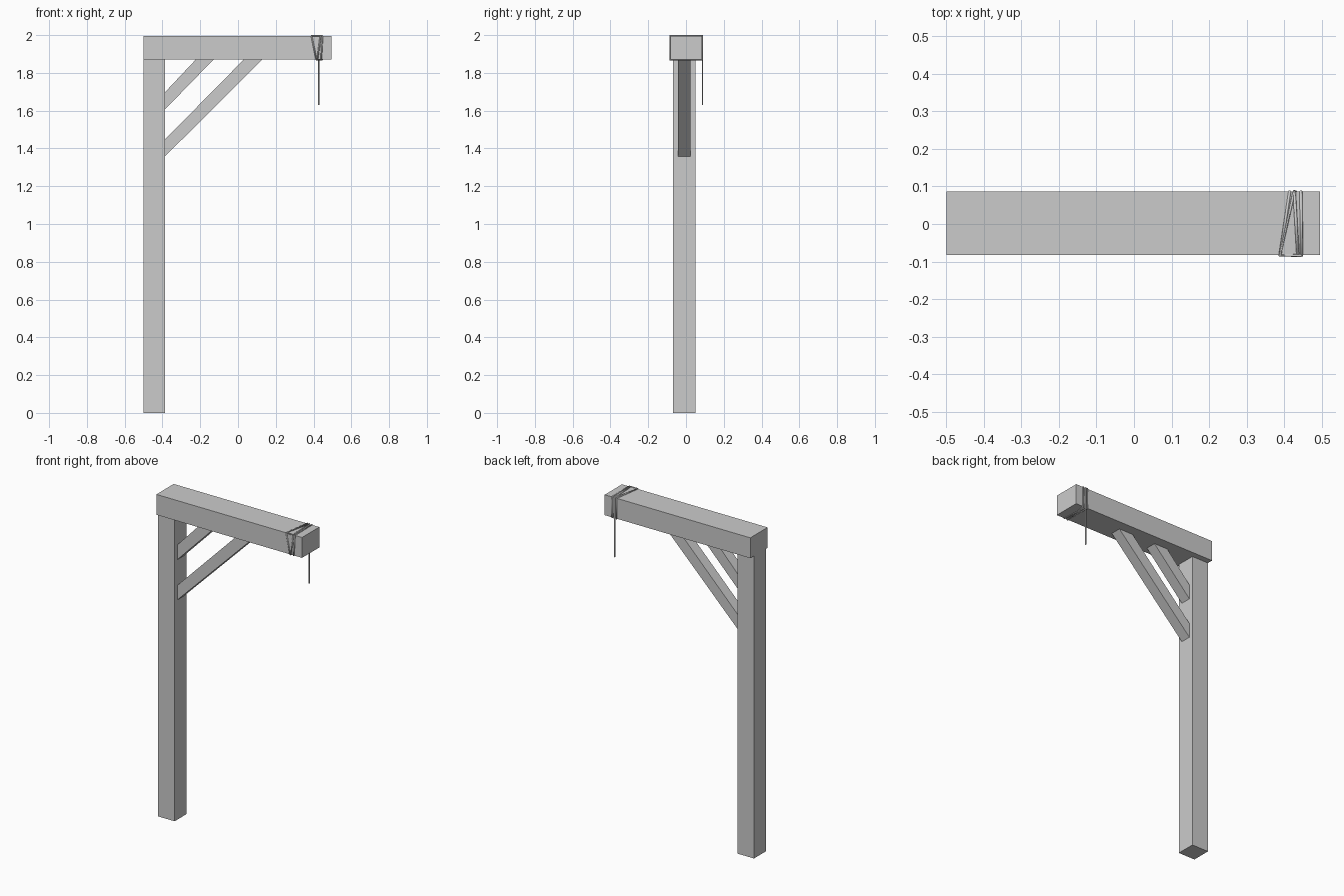
import bpy
import bmesh

cube = bpy.data.objects.get("Cube")
if cube:
    bpy.data.objects.remove(cube, do_unlink=True)

grey = bpy.data.materials.new("plain_grey")
grey.use_nodes = True
colour = (0.6, 0.6, 0.6, 1)
grey.diffuse_color = colour
grey.node_tree.nodes["Principled BSDF"].inputs["Base Color"].default_value = colour


def prism(name, outline, y0, y1):
    """Extrude an (x, z) outline along y."""
    bm = bmesh.new()
    face = bm.faces.new([bm.verts.new((x, y0, z)) for x, z in outline])
    ext = bmesh.ops.extrude_face_region(bm, geom=[face])
    verts = [g for g in ext["geom"] if isinstance(g, bmesh.types.BMVert)]
    bmesh.ops.translate(bm, vec=(0, y1 - y0, 0), verts=verts)
    bmesh.ops.recalc_face_normals(bm, faces=bm.faces)
    mesh = bpy.data.meshes.new(name)
    bm.to_mesh(mesh)
    bm.free()
    mesh.materials.append(grey)
    obj = bpy.data.objects.new(name, mesh)
    bpy.context.collection.objects.link(obj)
    return obj


def box(name, x0, x1, y0, y1, z0, z1):
    return prism(name, [(x0, z0), (x1, z0), (x1, z1), (x0, z1)], y0, y1)


# Timber frame
BOTTOM, TOP, POST = 1.87, 1.996, -0.386
FRONT, BACK = -0.083, 0.086
box("post", -0.5, POST, -0.068, 0.05, 0, BOTTOM)
box("beam", -0.5, 0.496, FRONT, BACK, BOTTOM, TOP)


# Diagonal braces, cut flush against post and beam
def brace(name, z_low, z_high, x_in, x_out):
    prism(name, [(POST, z_low), (x_out, BOTTOM), (x_in, BOTTOM), (POST, z_high)],
          -0.042, 0.024)


brace("lower_brace", 1.358, 1.448, 0.03, 0.127)
brace("upper_brace", 1.607, 1.698, -0.224, -0.13)

# Rope: hanging tail, then turns around the beam
F, B, T, U = FRONT - 0.001, BACK + 0.001, TOP + 0.001, BOTTOM - 0.001
path = [(0.427, B, 1.63), (0.427, B, T), (0.437, F, T), (0.42, F, U),
        (0.415, B, U), (0.415, B, T), (0.389, F, T), (0.415, F, U),
        (0.445, B, U), (0.445, B, T), (0.447, F, T), (0.44, F, U),
        (0.43, B, U), (0.427, B, T), (0.389, F, T), (0.447, F, T)]
curve = bpy.data.curves.new("rope", "CURVE")
curve.dimensions = "3D"
curve.bevel_depth = 0.004
curve.bevel_resolution = 1
curve.use_fill_caps = True
spline = curve.splines.new("POLY")
spline.points.add(len(path) - 1)
for point, co in zip(spline.points, path):
    point.co = (*co, 1)
curve.materials.append(grey)
rope = bpy.data.objects.new("rope", curve)
bpy.context.collection.objects.link(rope)
